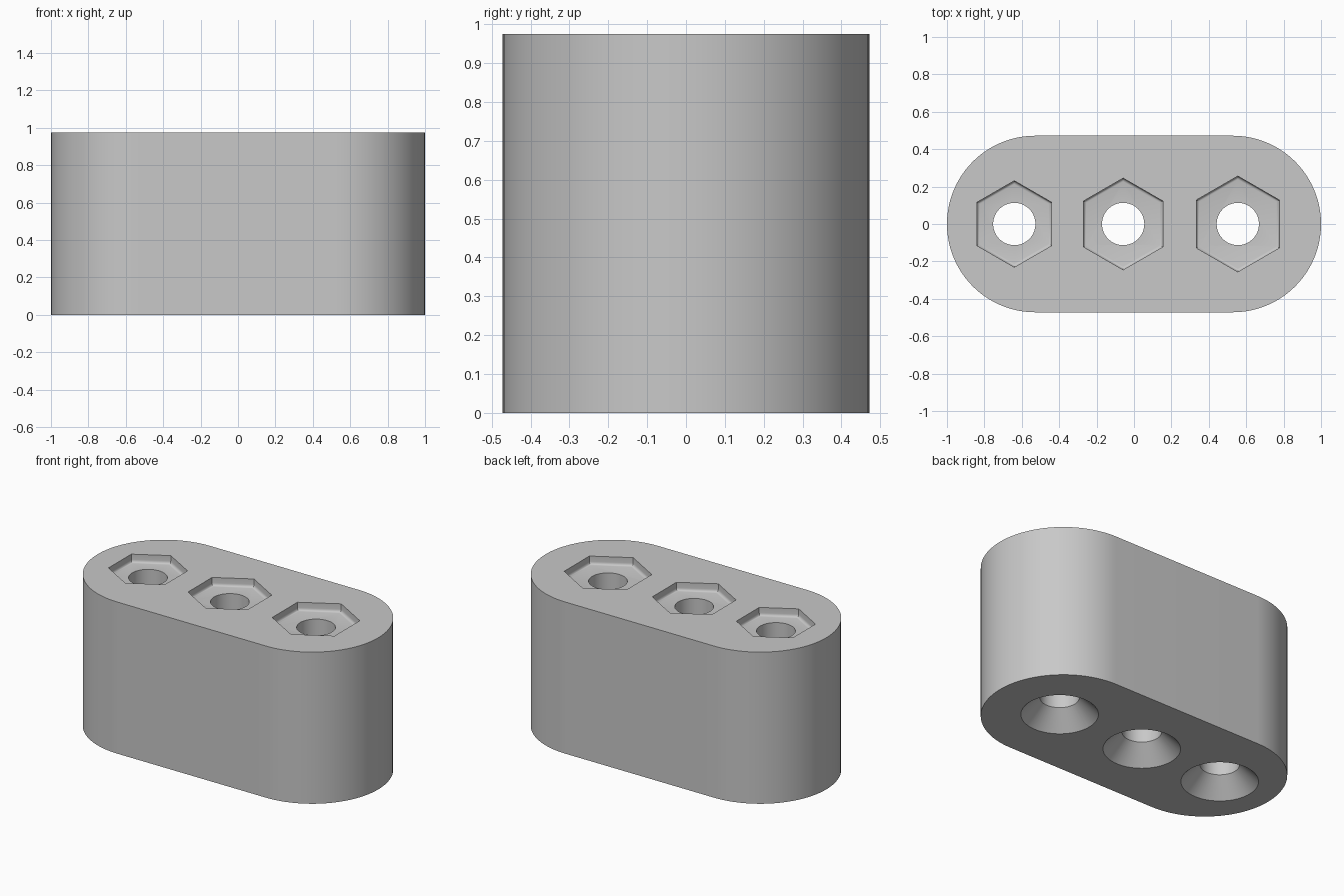
import bpy, bmesh, math

cube = bpy.data.objects.get("Cube")
if cube:
    bpy.data.objects.remove(cube, do_unlink=True)

HEIGHT, HALF_WIDTH, END_X = 0.975, 0.472, 0.528
HOLE_R, SINK_R, SINK_DEPTH = 0.113, 0.222, 0.11
POCKET_DEPTH, FILLET = 0.053, 0.018
# Hole centre x and corner radius of its hexagonal pocket
STATIONS = [(-0.64, 0.231), (-0.058, 0.245), (0.555, 0.256)]

grey = bpy.data.materials.new("plain_grey")
grey.use_nodes = True
colour = (0.58, 0.58, 0.58, 1)
grey.diffuse_color = colour
grey.node_tree.nodes["Principled BSDF"].inputs["Base Color"].default_value = colour


def ring(radius, sides, x=0):
    """Points of a regular polygon with one corner on +y."""
    angles = [math.pi / 2 + math.tau * i / sides for i in range(sides)]
    return [(x + radius * math.cos(a), radius * math.sin(a)) for a in angles]


def loft(name, sections):
    """Closed solid through stacked outlines, given as (z, points)."""
    bm = bmesh.new()
    loops = [[bm.verts.new((x, y, z)) for x, y in pts] for z, pts in sections]
    for low, high in zip(loops, loops[1:]):
        for i in range(len(low)):
            j = (i + 1) % len(low)
            bm.faces.new((low[i], low[j], high[j], high[i]))
    bm.faces.new(loops[0][::-1])
    bm.faces.new(loops[-1])
    bmesh.ops.recalc_face_normals(bm, faces=bm.faces)
    mesh = bpy.data.meshes.new(name)
    bm.to_mesh(mesh)
    bm.free()
    mesh.materials.append(grey)
    obj = bpy.data.objects.new(name, mesh)
    bpy.context.collection.objects.link(obj)
    return obj


# Rounded-end block
outline = []
for side in (1, -1):
    for i in range(49):
        a = -math.pi / 2 + math.pi * i / 48
        outline.append((side * (END_X + HALF_WIDTH * math.cos(a)),
                        side * HALF_WIDTH * math.sin(a)))
block = loft("block", [(0, outline), (HEIGHT, outline)])

# Cutters: countersunk through holes and hexagonal pockets with a filleted floor
cutters = []
for x, hex_r in STATIONS:
    hole = [(-0.1, SINK_R), (0, SINK_R), (SINK_DEPTH, HOLE_R), (HEIGHT + 0.1, HOLE_R)]
    cutters.append(loft("hole_cutter", [(z, ring(r, 64, x)) for z, r in hole]))
    floor = HEIGHT - POCKET_DEPTH
    pocket = []
    for i in range(5):
        a = math.pi / 2 * i / 4
        pocket.append((floor + FILLET * (1 - math.cos(a)),
                       hex_r - FILLET * (1 - math.sin(a))))
    pocket.append((HEIGHT + 0.1, hex_r))
    cutters.append(loft("pocket_cutter", [(z, ring(r, 6, x)) for z, r in pocket]))

for cutter in cutters:
    cutter.hide_render = True
    mod = block.modifiers.new("cut", "BOOLEAN")
    mod.operation = "DIFFERENCE"
    mod.solver = "EXACT"
    mod.object = cutter

# Bake the cuts and drop the cutters
bpy.context.view_layer.update()
graph = bpy.context.evaluated_depsgraph_get()
result = bpy.data.meshes.new_from_object(block.evaluated_get(graph))
block.modifiers.clear()
block.data = result
for cutter in cutters:
    bpy.data.objects.remove(cutter, do_unlink=True)

bpy.ops.object.select_all(action="DESELECT")
block.select_set(True)
bpy.context.view_layer.objects.active = block
bpy.ops.object.shade_smooth_by_angle(angle=math.radians(30))
